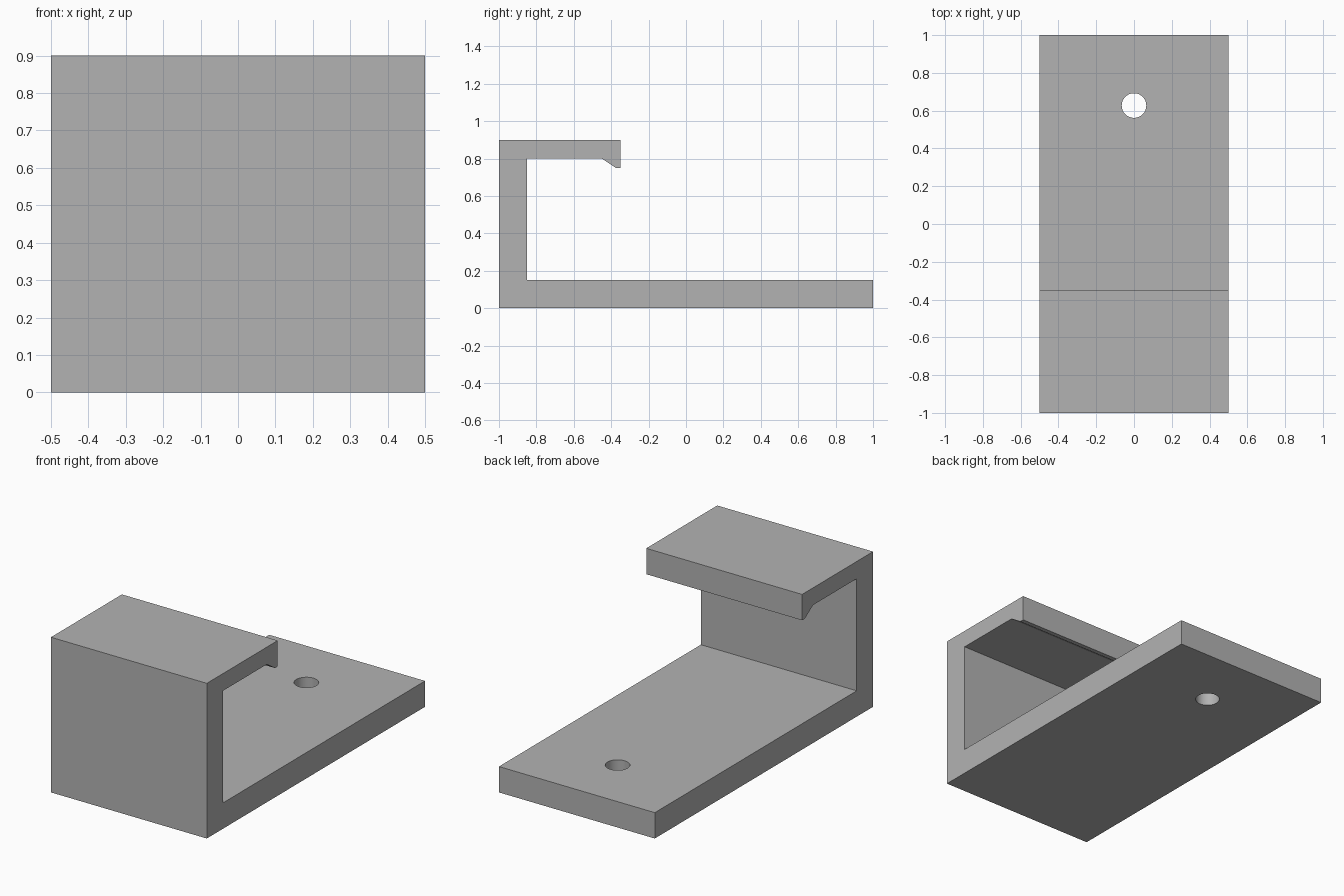
import bpy
import bmesh

cube = bpy.data.objects.get("Cube")
if cube:
    bpy.data.objects.remove(cube, do_unlink=True)

WIDTH = 1.0

# Single grey finish
grey = bpy.data.materials.new("grey")
grey.use_nodes = True
colour = (0.45, 0.45, 0.45, 1)
grey.diffuse_color = colour
grey.node_tree.nodes["Principled BSDF"].inputs["Base Color"].default_value = colour

# Side profile (y, z): base plate, upright wall, top arm and snap lip
profile = [(-1, 0), (1, 0), (1, 0.15), (-0.85, 0.15), (-0.85, 0.8),
           (-0.45, 0.8), (-0.375, 0.75), (-0.35, 0.75), (-0.35, 0.9), (-1, 0.9)]

# Clip bracket: profile extruded across the width
bm = bmesh.new()
side = bm.faces.new([bm.verts.new((-WIDTH / 2, y, z)) for y, z in profile])
extruded = bmesh.ops.extrude_face_region(bm, geom=[side], use_keep_orig=True)
moved = [v for v in extruded["geom"] if isinstance(v, bmesh.types.BMVert)]
bmesh.ops.translate(bm, verts=moved, vec=(WIDTH, 0, 0))
bmesh.ops.recalc_face_normals(bm, faces=bm.faces)
mesh = bpy.data.meshes.new("clip_bracket")
bm.to_mesh(mesh)
bm.free()
mesh.materials.append(grey)
bracket = bpy.data.objects.new("clip_bracket", mesh)
bpy.context.collection.objects.link(bracket)

# Screw hole through the base plate
bpy.ops.mesh.primitive_cylinder_add(vertices=48, radius=0.065, depth=0.5,
                                    location=(0, 0.627, 0.1))
cutter = bpy.context.object
cutter.name = "screw_hole_cutter"
cutter.data.materials.append(grey)
hole = bracket.modifiers.new("screw_hole", "BOOLEAN")
hole.operation = "DIFFERENCE"
hole.solver = "EXACT"
hole.object = cutter

# Apply the cut, drop the cutter and smooth only the hole wall
bpy.ops.object.select_all(action="DESELECT")
bracket.select_set(True)
bpy.context.view_layer.objects.active = bracket
bpy.ops.object.modifier_apply(modifier=hole.name)
bpy.data.objects.remove(cutter, do_unlink=True)
bpy.ops.object.shade_smooth_by_angle(angle=0.4)
